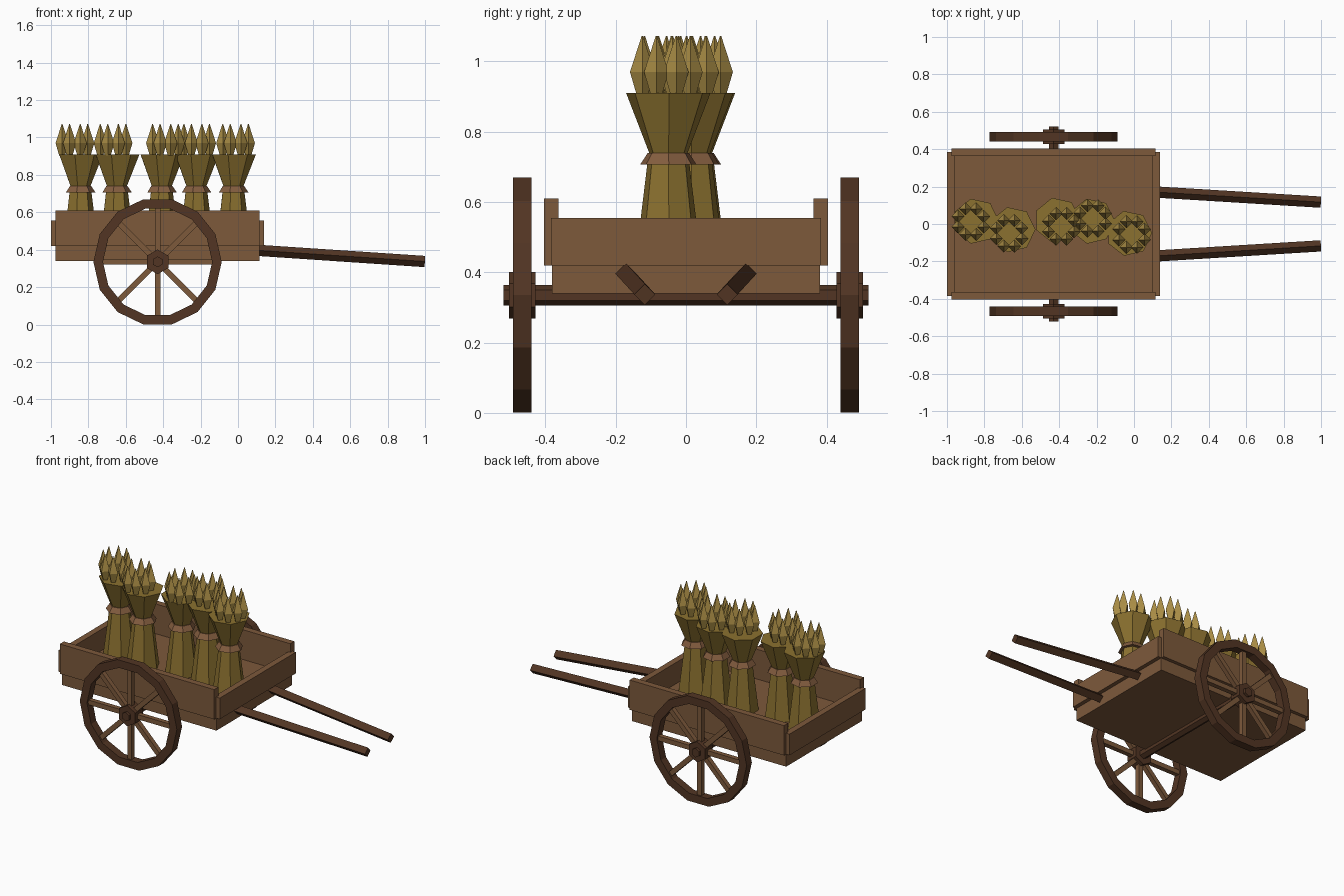
import bpy, bmesh, math
from mathutils import Matrix, Vector

cube = bpy.data.objects.get("Cube")
if cube:
    bpy.data.objects.remove(cube, do_unlink=True)


def material(name, rgb):
    mat = bpy.data.materials.new(name)
    mat.use_nodes = True
    mat.diffuse_color = (*rgb, 1)
    mat.node_tree.nodes["Principled BSDF"].inputs["Base Color"].default_value = (*rgb, 1)
    return mat


WOOD = material("wood", (0.205, 0.1, 0.044))
DARK = material("dark_wood", (0.085, 0.036, 0.017))
STRAW = material("straw", (0.26, 0.165, 0.029))
EAR = material("grain", (0.4, 0.265, 0.06))
TWINE = material("twine", (0.23, 0.11, 0.05))


def finish(name, bm, mat):
    bmesh.ops.recalc_face_normals(bm, faces=bm.faces)
    mesh = bpy.data.meshes.new(name)
    bm.to_mesh(mesh)
    bm.free()
    mesh.materials.append(mat)
    obj = bpy.data.objects.new(name, mesh)
    bpy.context.collection.objects.link(obj)
    return obj


def add_box(bm, size, matrix):
    bmesh.ops.create_cube(bm, size=1, matrix=matrix @ Matrix.Diagonal((*size, 1)))


def box(name, x, y, z, mat):
    """Box from (min, max) pairs on each axis."""
    bm = bmesh.new()
    centre = [(a + b) / 2 for a, b in (x, y, z)]
    add_box(bm, [b - a for a, b in (x, y, z)], Matrix.Translation(centre))
    return finish(name, bm, mat)


def add_lathe(bm, profile, sides, centre=(0, 0), turn=0.0):
    """Faceted closed solid from (radius, z) rings."""
    rings = []
    for r, z in profile:
        angles = [turn + math.tau * i / sides for i in range(sides)]
        rings.append([bm.verts.new((centre[0] + r * math.cos(a),
                                    centre[1] + r * math.sin(a), z)) for a in angles])
    for low, high in zip(rings, rings[1:]):
        for i in range(sides):
            j = (i + 1) % sides
            bm.faces.new((low[i], low[j], high[j], high[i]))
    bm.faces.new(rings[0][::-1])
    bm.faces.new(rings[-1])


def lathe(name, profile, sides, mat, centre=(0, 0), turn=0.0):
    bm = bmesh.new()
    add_lathe(bm, profile, sides, centre, turn)
    return finish(name, bm, mat)


# Cart bed and boards
AXLE_X, AXLE_Z = -0.43, 0.335
box("bed", (-0.975, 0.115), (-0.382, 0.382), (0.34, 0.42), WOOD)
for side, s in (("left", 1), ("right", -1)):
    box(side + "_side_board", (-0.975, 0.115), sorted((s * 0.363, s * 0.404)), (0.42, 0.61), WOOD)
for end, x in (("rear", -0.98), ("fore", 0.12)):
    box(end + "_end_board", (x - 0.02, x + 0.02), (-0.384, 0.384), (0.42, 0.555), WOOD)

# Axle
lay = Matrix.Rotation(math.pi / 2, 4, "X")
axle = lathe("axle", [(0.029, -0.52), (0.029, 0.52)], 6, DARK, turn=math.pi / 6)
axle.matrix_world = Matrix.Translation((AXLE_X, 0, AXLE_Z)) @ lay

# Wheels: rim, hub and spokes
N = 14
for side, s in (("left", 1), ("right", -1)):
    place = Matrix.Translation((AXLE_X, s * 0.466, AXLE_Z)) @ lay
    bm = bmesh.new()
    loops = []
    for r, z in ((0.343, -0.026), (0.343, 0.026), (0.292, 0.026), (0.292, -0.026)):
        loops.append([bm.verts.new((r * math.cos(math.tau * i / N),
                                    r * math.sin(math.tau * i / N), z)) for i in range(N)])
    for k in range(4):
        a, b = loops[k], loops[(k + 1) % 4]
        for i in range(N):
            j = (i + 1) % N
            bm.faces.new((a[i], a[j], b[j], b[i]))
    finish(side + "_wheel_rim", bm, DARK).matrix_world = place

    hub = lathe(side + "_hub", [(0.066, -0.038), (0.066, 0.038)], 6, DARK, turn=math.pi / 6)
    hub.matrix_world = place

    bm = bmesh.new()
    for i in range(8):
        turn = Matrix.Rotation(math.tau * i / 8, 4, "Z")
        add_box(bm, (0.26, 0.03, 0.03), turn @ Matrix.Translation((0.17, 0, 0)))
    finish(side + "_spokes", bm, WOOD).matrix_world = place

# Pulling shafts, square section set on edge
for side, s in (("left", 1), ("right", -1)):
    start, tip = Vector((0.1, s * 0.172, 0.397)), Vector((0.998, s * 0.117, 0.337))
    along = tip - start
    shaft = lathe(side + "_shaft", [(0.03, 0), (0.03, along.length)], 4, DARK)
    shaft.matrix_world = Matrix.Translation(start) @ along.to_track_quat("Z", "Y").to_matrix().to_4x4()

# Grain sheaves: bundle axis, then centre of the ears
sheaves = [((-0.845, 0.015), (-0.872, 0.013)), ((-0.65, -0.03), (-0.668, -0.05)),
           ((-0.41, 0.02), (-0.388, -0.013)), ((-0.225, 0.015), (-0.221, 0.03)),
           ((-0.027, -0.05), (-0.013, -0.056))]
for n, (axis, crown) in enumerate(sheaves, 1):
    turn = 0.9 * n
    lathe(f"sheaf_{n}", [(0.098, 0.415), (0.06, 0.72), (0.056, 0.74), (0.123, 0.91)],
          7, STRAW, axis, turn)
    lathe(f"sheaf_tie_{n}", [(0.082, 0.707), (0.06, 0.74)], 7, TWINE, axis, turn)
    bm = bmesh.new()
    for i in range(8):
        a = math.tau * (i + 0.5) / 8
        spot = (crown[0] + 0.074 * math.cos(a), crown[1] + 0.074 * math.sin(a))
        add_lathe(bm, [(0.016, 0.905), (0.035, 0.97), (0.002, 1.072)], 4, spot)
    finish(f"sheaf_ears_{n}", bm, EAR)
